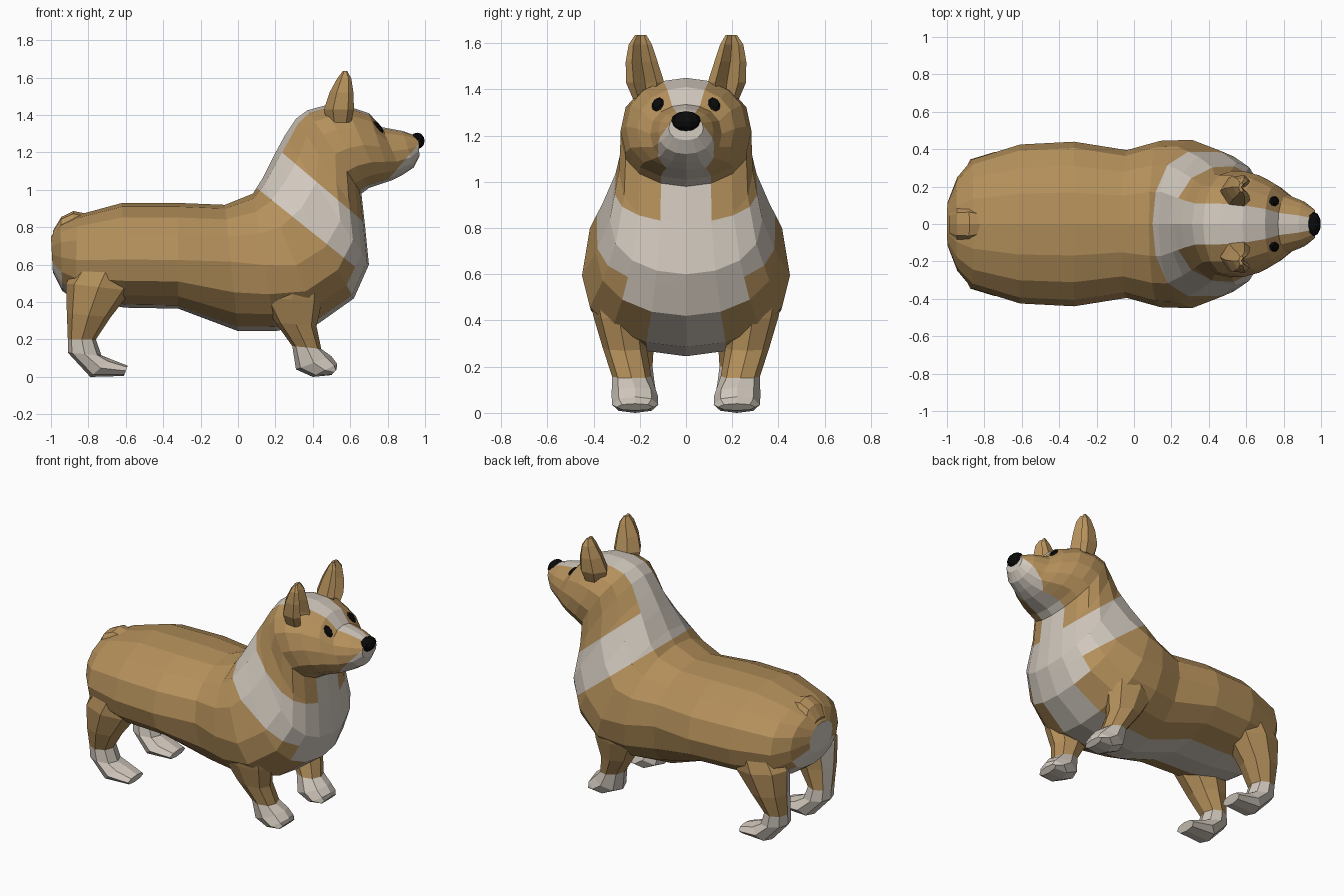
import bpy, bmesh, math
from mathutils import Vector
from mathutils.bvhtree import BVHTree

if "Cube" in bpy.data.objects:
    bpy.data.objects.remove(bpy.data.objects["Cube"])


def material(name, rgb):
    m = bpy.data.materials.new(name)
    m.diffuse_color = (*rgb, 1)
    m.use_nodes = True
    m.node_tree.nodes["Principled BSDF"].inputs["Base Color"].default_value = m.diffuse_color
    return m


MATS = [material("tan_fur", (0.46, 0.28, 0.105)),
        material("white_fur", (0.64, 0.58, 0.51)),
        material("black", (0.003, 0.003, 0.003))]
TAN, WHITE, BLACK = 0, 1, 2


def finish(bm, name):
    bmesh.ops.recalc_face_normals(bm, faces=bm.faces)
    me = bpy.data.meshes.new(name)
    bm.to_mesh(me)
    bm.free()
    for m in MATS:
        me.materials.append(m)
    ob = bpy.data.objects.new(name, me)
    bpy.context.collection.objects.link(ob)
    return ob


def skin(bm, rings, colour=lambda i, k: TAN):
    """Join rings of points into a closed tube."""
    loops = [[bm.verts.new(p) for p in r] for r in rings]
    n = len(loops[0])
    for i in range(len(loops) - 1):
        for k in range(n):
            j = (k + 1) % n
            f = bm.faces.new((loops[i][k], loops[i][j], loops[i + 1][j], loops[i + 1][k]))
            f.material_index = colour(i, k)
    for i, loop in ((0, loops[0]), (len(loops) - 2, loops[-1])):
        bm.faces.new(loop).material_index = colour(i, n // 2)


def ring(top, bottom, half, n, yc=0, side=1, widest=0.5):
    """Tilted oval spanning two points of the side profile."""
    a, b = Vector((top[0], 0, top[1])), Vector((bottom[0], 0, bottom[1]))
    pts = []
    for k in range(n):
        t = math.pi / 2 + 2 * math.pi * k / n
        s = math.sin(t)
        s = math.copysign(abs(s) ** 0.85, s)
        h = widest + s * ((1 - widest) if s > 0 else widest)
        p = b + (a - b) * h
        p.y = side * (yc + half * math.cos(t))
        pts.append(p)
    return pts


# Body, neck and head: top x, z, bottom x, z, half width, height of widest point
BODY = [
    (-1.0, .75, -.99, .56, .12, .5), (-.95, .82, -.94, .46, .25, .5),
    (-.86, .865, -.87, .41, .345, .47), (-.62, .93, -.6, .37, .425, .46),
    (-.32, .93, -.32, .365, .44, .46), (-.07, .92, 0, .245, .395, .55),
    (.08, .98, .2, .245, .445, .48), (.13, 1.06, .43, .285, .45, .40),
    (.19, 1.18, .62, .42, .39, .36), (.25, 1.29, .70, .60, .33, .34),
    (.31, 1.38, .68, .80, .29, .42), (.37, 1.425, .66, .98, .283, .48),
    (.46, 1.45, .70, 1.01, .283, .48), (.58, 1.45, .76, 1.03, .26, .5),
    (.70, 1.41, .82, 1.05, .21, .5), (.77, 1.335, .88, 1.08, .155, .5),
    (.88, 1.315, .94, 1.12, .12, .5), (.965, 1.285, .97, 1.18, .075, .5)]


def body_colour(i, k):
    if k in (7, 8):                                 # belly and throat
        return WHITE
    if (i == 0 and 5 <= k <= 10) or (i in (1, 8) and k in (6, 9)):  # rump, chest
        return WHITE
    if k in (0, 15) and i >= 7:                     # blaze over the head
        return WHITE
    return TAN


bm = bmesh.new()
skin(bm, [ring(r[:2], r[2:4], r[4], 16, widest=r[5]) for r in BODY], body_colour)

# Colour borders, each a line z = c + m * x: collar bottom, collar top, muzzle
LINES = [(1.09, -.80), (1.40, -.85), (.125, 1.16)]
for n, (c, m) in enumerate(LINES):
    faces = [f for f in bm.faces if n < 2 or f.calc_center_median().x > .72]
    geom = list({e for f in faces for e in f.edges}) + faces
    geom += list({v for f in faces for v in f.verts})
    bmesh.ops.bisect_plane(bm, geom=geom, dist=1e-5, plane_co=(0, 0, c),
                           plane_no=Vector((-m, 0, 1)).normalized())
for f in bm.faces:
    p = f.calc_center_median()
    low, high, muzzle = (c + m * p.x for c, m in LINES)
    if low < p.z < high or (p.x > .74 and p.z < muzzle):
        f.material_index = WHITE
bm.normal_update()
tree = BVHTree.FromBMesh(bm)
finish(bm, "body")

# Legs: front x, z, back x, z, centre y, half width
HIND = [(-.52, .66, -.80, .68, .25, .11), (-.57, .46, -.92, .50, .25, .135),
        (-.68, .32, -.915, .34, .247, .11), (-.76, .20, -.91, .20, .23, .085),
        (-.73, .115, -.91, .13, .225, .09), (-.68, .095, -.79, .0, .22, .1),
        (-.59, .06, -.61, .005, .22, .08)]
FORE = [(.46, .56, .12, .56, .30, .13), (.45, .41, .12, .42, .29, .11),
        (.42, .27, .20, .29, .265, .095), (.445, .15, .29, .165, .235, .085),
        (.50, .11, .31, .04, .222, .1), (.53, .07, .40, .0, .22, .1),
        (.527, .04, .50, .01, .22, .08)]
for name, rows in (("hind_leg", HIND), ("front_leg", FORE)):
    hind = name == "hind_leg"
    for label, side in (("left", 1), ("right", -1)):
        bm = bmesh.new()                            # white feet, pale back of the thigh
        skin(bm, [ring(r[:2], r[2:4], r[5], 8, r[4], side) for r in rows],
             lambda i, k: WHITE if i >= 3 or (hind and k == 3) else TAN)
        finish(bm, f"{name}_{label}")

# Ears: cupped outline, open to the front
CUP = [(-1, 0), (-.4, -.9), (.6, -1), (1, -.6), (.2, 0), (1, .6), (.6, 1), (-.4, .9)]
EAR = [(1.36, .54, .17, .065, .06), (1.43, .54, .177, .08, .083),
       (1.52, .553, .192, .064, .069), (1.595, .568, .198, .038, .05),
       (1.635, .572, .196, .012, .025)]
for label, side in (("left", 1), ("right", -1)):
    bm = bmesh.new()
    skin(bm, [[(x + u * hx, side * (y + v * hy), z) for u, v in CUP]
              for z, x, y, hx, hy in EAR])
    finish(bm, f"ear_{label}")

# Stub tail
TAIL = [(-.82, .875, -.83, .76, .075), (-.88, .887, -.89, .77, .09),
        (-.945, .855, -.95, .76, .085), (-.99, .78, -.985, .72, .06)]
bm = bmesh.new()
skin(bm, [ring(r[:2], r[2:4], r[4], 8) for r in TAIL])
finish(bm, "tail")


def ball(name, centre, scale, normal=None, segs=10, rows=6):
    bm = bmesh.new()
    bmesh.ops.create_uvsphere(bm, u_segments=segs, v_segments=rows, radius=1)
    bmesh.ops.scale(bm, vec=scale, verts=bm.verts)
    if normal:
        rot = normal.to_track_quat('Z', 'Y').to_matrix()
        bmesh.ops.rotate(bm, cent=(0, 0, 0), matrix=rot, verts=bm.verts)
    bmesh.ops.translate(bm, vec=centre, verts=bm.verts)
    for f in bm.faces:
        f.material_index = BLACK
    finish(bm, name)


# Nose and eyes, the eyes set on the face surface
ball("nose", (.958, 0, 1.262), (.042, .066, .044))
for label, side in (("left", 1), ("right", -1)):
    hit, normal, _, _ = tree.ray_cast(Vector((2, side * .122, 1.335)), Vector((-1, 0, 0)))
    if normal.x < 0:
        normal = -normal
    ball(f"eye_{label}", hit, (.027, .04, .014), normal, 8, 4)
